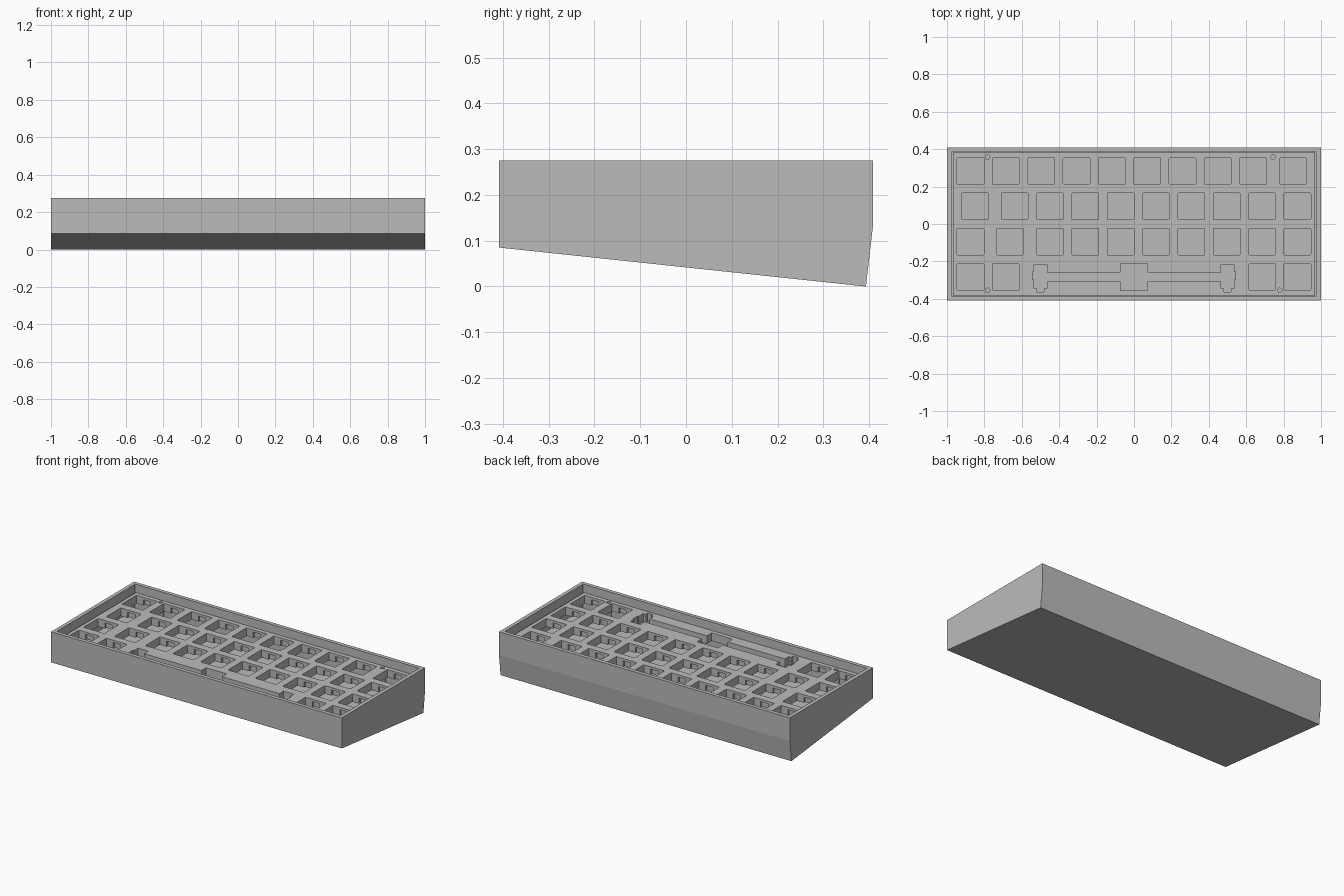
import bpy, bmesh, math
from mathutils import Vector

if "Cube" in bpy.data.objects:
    bpy.data.objects.remove(bpy.data.objects["Cube"])

U = 0.189            # key pitch
HALF = 0.0715        # half of a switch cutout
LEFT = -0.969        # left edge of the key field
ROW_Y = [0.283, 0.0945, -0.0945, -0.283]
PLATE_TOP, CLIP_Z, PLATE_BOTTOM, FLOOR_Z = 0.225, 0.21, 0.175, 0.12

grey = bpy.data.materials.new("grey_plastic")
grey.diffuse_color = (0.5, 0.5, 0.5, 1)
grey.use_nodes = True
grey.node_tree.nodes["Principled BSDF"].inputs["Base Color"].default_value = grey.diffuse_color


def finish(name, bm):
    bmesh.ops.recalc_face_normals(bm, faces=bm.faces[:])
    mesh = bpy.data.meshes.new(name)
    bm.to_mesh(mesh)
    bm.free()
    mesh.materials.append(grey)
    ob = bpy.data.objects.new(name, mesh)
    bpy.context.collection.objects.link(ob)
    return ob


def slab(name, loops, z_top, z_bottom):
    """Flat sheet: the first loop is the outline, the rest are holes."""
    bm = bmesh.new()
    edges = []
    for loop in loops:
        vs = [bm.verts.new((x, y, z_top)) for x, y in loop]
        edges += [bm.edges.new((vs[i - 1], vs[i])) for i in range(len(vs))]
    bmesh.ops.triangle_fill(bm, use_beauty=True, edges=edges, normal=(0, 0, 1))
    ext = bmesh.ops.extrude_face_region(bm, geom=bm.faces[:], use_keep_orig=True)
    moved = [g for g in ext["geom"] if isinstance(g, bmesh.types.BMVert)]
    bmesh.ops.translate(bm, verts=moved, vec=(0, 0, z_bottom - z_top))
    return finish(name, bm)


def rect(w, h):
    return [(-w, -h), (w, -h), (w, h), (-w, h)]


def switch_hole(cx, cy):
    r, pts = 0.006, []
    for k, (sx, sy) in enumerate([(1, 1), (-1, 1), (-1, -1), (1, -1)]):
        for j in range(3):
            a = math.radians(90 * k + 45 * j)
            pts.append((cx + sx * (HALF - r) + r * math.cos(a),
                        cy + sy * (HALF - r) + r * math.sin(a)))
    return pts


def notched_hole(cx, cy):
    # switch hole with clip recesses front and back
    h, n, d = HALF, 0.025, HALF + 0.012
    half = [(h, -h), (h, h), (n, h), (n, d), (-n, d), (-n, h)]
    return [(cx + x, cy + y) for x, y in half] + \
           [(cx + x, cy + y) for x, y in [(-h, h), (-h, -h), (-n, -h), (-n, -d), (n, -d), (n, -h)]]


def circle(cx, cy, r, n=12):
    return [(cx + r * math.cos(math.tau * i / n), cy + r * math.sin(math.tau * i / n))
            for i in range(n)]


# key layout: widths per row, in key units (the 6.25 space key is cut separately)
rows = [[1] * 9 + [1.25], [1.25] + [1] * 9, [1, 1.25] + [1] * 8, [1, 1, 6.25, 1, 1]]
keys = []
for y, widths in zip(ROW_Y, rows):
    x = LEFT
    for w in widths:
        if w < 6:
            keys.append((x + w * U / 2, y))
        x += w * U

# space key cutout with stabiliser slots, mirrored in x
right = [(HALF, -0.3545), (HALF, -0.307), (0.465, -0.307), (0.465, -0.345), (0.482, -0.345),
         (0.482, -0.364), (0.518, -0.364), (0.518, -0.345), (0.535, -0.345), (0.535, -0.297),
         (0.543, -0.297), (0.543, -0.255), (0.535, -0.255), (0.535, -0.217), (0.465, -0.217),
         (0.465, -0.258), (HALF, -0.258), (HALF, -0.2115)]
space = right + [(-x, y) for x, y in reversed(right)]

screws = [(-0.783, 0.358), (0.743, 0.358), (-0.783, -0.355), (0.78, -0.355)]
common = [rect(0.969, 0.381), space] + [circle(x, y, 0.0125) for x, y in screws]

# switch plate: thin top layer and thicker layer with clip recesses
slab("switch_plate", common + [switch_hole(*k) for k in keys], PLATE_TOP, CLIP_Z)
slab("plate_clip_layer", common + [notched_hole(*k) for k in keys], CLIP_Z, PLATE_BOTTOM)

# wedge case: side profile swept along x, then hollowed from the top
profile = [(-0.408, 0.085), (0.393, 0.0), (0.408, 0.13), (0.408, 0.275), (-0.408, 0.275)]
bm = bmesh.new()
a = [bm.verts.new((-1, y, z)) for y, z in profile]
b = [bm.verts.new((1, y, z)) for y, z in profile]
bm.faces.new(a)
bm.faces.new(b[::-1])
for i in range(len(profile)):
    bm.faces.new((a[i - 1], b[i - 1], b[i], a[i]))
bmesh.ops.recalc_face_normals(bm, faces=bm.faces[:])
top = max(bm.faces, key=lambda f: f.calc_center_median().z)
bmesh.ops.inset_region(bm, faces=[top], thickness=0.0235, use_even_offset=True)
floor = bmesh.ops.extrude_discrete_faces(bm, faces=[top])["faces"][0]
bmesh.ops.translate(bm, verts=floor.verts[:], vec=(0, 0, FLOOR_Z - 0.275))
finish("case", bm)

# screw posts under the plate
for i, (x, y) in enumerate(screws):
    slab(f"screw_post_{i + 1}", [circle(x, y, 0.02)], PLATE_BOTTOM, FLOOR_Z)
